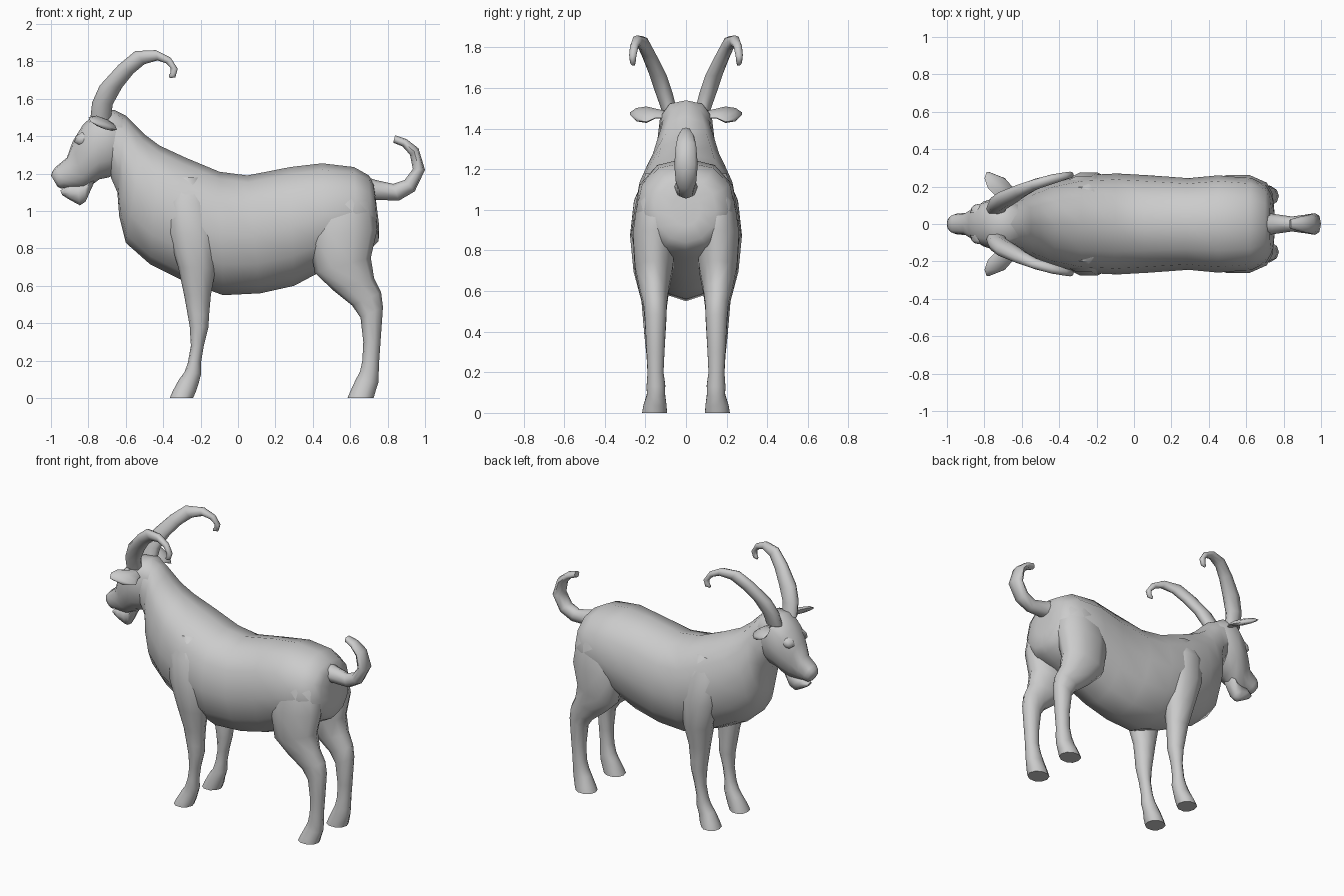
import bpy, bmesh, math
from mathutils import Vector


def loft(name, rings, sides=10, mirror=False, low=1.0, high=0.85):
    """Skin rings given as (centre, long half-axis, side half-axis)."""
    bm = bmesh.new()
    loops = []
    for c, a, b in rings:
        loop = []
        for i in range(sides):
            t = 2 * math.pi * i / sides
            u, v = math.cos(t), math.sin(t)
            p = high if u > 0 else low
            u = math.copysign(abs(u) ** p, u)
            v = math.copysign(abs(v) ** p, v)
            loop.append(bm.verts.new(Vector(c) + Vector(a) * u + Vector(b) * v))
        loops.append(loop)
    for l0, l1 in zip(loops, loops[1:]):
        for i in range(sides):
            j = (i + 1) % sides
            bm.faces.new((l0[i], l0[j], l1[j], l1[i]))
    bm.faces.new(loops[0])
    bm.faces.new(loops[-1])
    bmesh.ops.recalc_face_normals(bm, faces=bm.faces)
    me = bpy.data.meshes.new(name)
    bm.to_mesh(me)
    bm.free()
    ob = bpy.data.objects.new(name, me)
    bpy.context.collection.objects.link(ob)
    bpy.ops.object.select_all(action='DESELECT')
    ob.select_set(True)
    bpy.context.view_layer.objects.active = ob
    bpy.ops.object.shade_smooth_by_angle(angle=math.radians(65))
    if mirror:
        m = ob.modifiers.new("mirror", 'MIRROR')
        m.use_axis = (False, True, False)
    return ob


def profile(name, rows, **kw):
    """Rows: x, z of one outline edge, x, z of the other, y centre, half-width."""
    rings = []
    for x0, z0, x1, z1, y, w in rows:
        rings.append((((x0 + x1) / 2, y, (z0 + z1) / 2),
                      ((x0 - x1) / 2, 0, (z0 - z1) / 2), (0, w, 0)))
    return loft(name, rings, **kw)


# Torso and neck, rump to nape
profile("body", [
    (.735, 1.08, .755, .92, 0, .07), (.725, 1.15, .752, .84, 0, .15),
    (.70, 1.19, .715, .80, 0, .205), (.62, 1.235, .64, .76, 0, .245),
    (.45, 1.255, .45, .68, 0, .26), (.28, 1.235, .30, .60, 0, .245),
    (.05, 1.19, .12, .56, 0, .26), (-.10, 1.21, -.08, .55, 0, .27),
    (-.28, 1.285, -.30, .63, 0, .26), (-.42, 1.35, -.47, .715, 0, .225),
    (-.50, 1.41, -.60, .83, 0, .185), (-.55, 1.46, -.635, .97, 0, .16),
    (-.60, 1.51, -.645, 1.10, 0, .135), (-.66, 1.54, -.68, 1.18, 0, .125)],
    sides=12, high=.88)

# Head, nape to muzzle
profile("head", [
    (-.60, 1.50, -.65, 1.20, 0, .11), (-.66, 1.54, -.69, 1.18, 0, .13),
    (-.75, 1.535, -.74, 1.17, 0, .14), (-.83, 1.46, -.78, 1.14, 0, .12),
    (-.885, 1.37, -.82, 1.12, 0, .085), (-.915, 1.285, -.88, 1.12, 0, .06),
    (-.975, 1.235, -.92, 1.125, 0, .055), (-.99, 1.215, -.945, 1.12, 0, .047),
    (-1.0, 1.19, -.965, 1.13, 0, .03)], sides=12, high=.7)

# Lower jaw with short beard
profile("jaw", [
    (-.95, 1.11, -.94, 1.085, 0, .022), (-.90, 1.14, -.90, 1.06, 0, .04),
    (-.86, 1.15, -.845, 1.03, 0, .038), (-.82, 1.17, -.815, 1.05, 0, .045),
    (-.77, 1.22, -.77, 1.15, 0, .05)], sides=8)

# Horns
profile("horns", [
    (-.79, 1.49, -.68, 1.49, .082, .038), (-.78, 1.58, -.67, 1.57, .108, .042),
    (-.74, 1.67, -.62, 1.66, .138, .042), (-.64, 1.78, -.56, 1.735, .18, .037),
    (-.55, 1.855, -.50, 1.785, .213, .03), (-.44, 1.86, -.43, 1.805, .24, .026),
    (-.36, 1.82, -.385, 1.79, .255, .021), (-.322, 1.76, -.36, 1.765, .262, .018),
    (-.335, 1.715, -.36, 1.74, .262, .014), (-.365, 1.71, -.37, 1.725, .258, .008)],
    sides=8, mirror=True)

# Ears: leaves pointing out and slightly forward
loft("ears", [
    (c, (.068 * s, 0, -.036 * s), (.01 * s, 0, .02 * s))
    for c, s in [((-.70, .10, 1.47), .45), ((-.70, .15, 1.475), .6),
                 ((-.715, .195, 1.47), 1.0), ((-.745, .245, 1.47), .8),
                 ((-.78, .277, 1.475), .12)]], sides=8, mirror=True)

# Eyes under a brow ridge
loft("eyes", [
    ((-.825, y, 1.385), (r, 0, .3 * r), (-.2 * r, 0, .75 * r))
    for y, r in [(.06, .05), (.088, .044), (.102, .028), (.107, .008)]],
    sides=8, mirror=True)

# Front legs, shoulder to hoof
profile("front_legs", [
    (-.34, 1.18, -.20, 1.18, .14, .06), (-.385, 1.05, -.14, 1.04, .17, .09),
    (-.375, .88, -.10, .86, .182, .098),
    (-.32, .70, -.12, .69, .175, .087), (-.288, .55, -.145, .55, .16, .062),
    (-.27, .45, -.155, .44, .157, .056), (-.258, .38, -.158, .38, .155, .052),
    (-.252, .28, -.183, .28, .155, .041), (-.268, .19, -.198, .19, .152, .039),
    (-.285, .14, -.197, .13, .15, .046), (-.315, .10, -.21, .08, .148, .046),
    (-.35, .035, -.225, .035, .153, .06), (-.365, 0, -.24, 0, .155, .064)],
    mirror=True)

# Hind legs, hip to hoof
profile("hind_legs", [
    (.46, 1.13, .66, 1.14, .14, .07), (.40, 1.02, .725, 1.05, .145, .10),
    (.38, .86, .745, .90, .155, .112),
    (.41, .67, .71, .75, .158, .098), (.51, .575, .728, .64, .157, .076),
    (.61, .495, .765, .565, .152, .06), (.655, .43, .775, .485, .15, .055),
    (.67, .30, .762, .30, .15, .046), (.665, .20, .755, .20, .15, .041),
    (.652, .14, .752, .13, .148, .048), (.63, .10, .75, .08, .148, .047),
    (.60, .035, .735, .035, .153, .06), (.585, 0, .725, 0, .155, .064)],
    mirror=True)

# Upturned tail
profile("tail", [
    (.66, 1.05, .66, 1.19, 0, .07), (.74, 1.06, .74, 1.165, 0, .055),
    (.86, 1.055, .83, 1.145, 0, .04), (.945, 1.105, .89, 1.165, 0, .05),
    (1.0, 1.22, .935, 1.225, 0, .058), (.965, 1.335, .92, 1.30, 0, .05),
    (.90, 1.385, .88, 1.345, 0, .04), (.84, 1.405, .83, 1.365, 0, .025)],
    sides=8)
